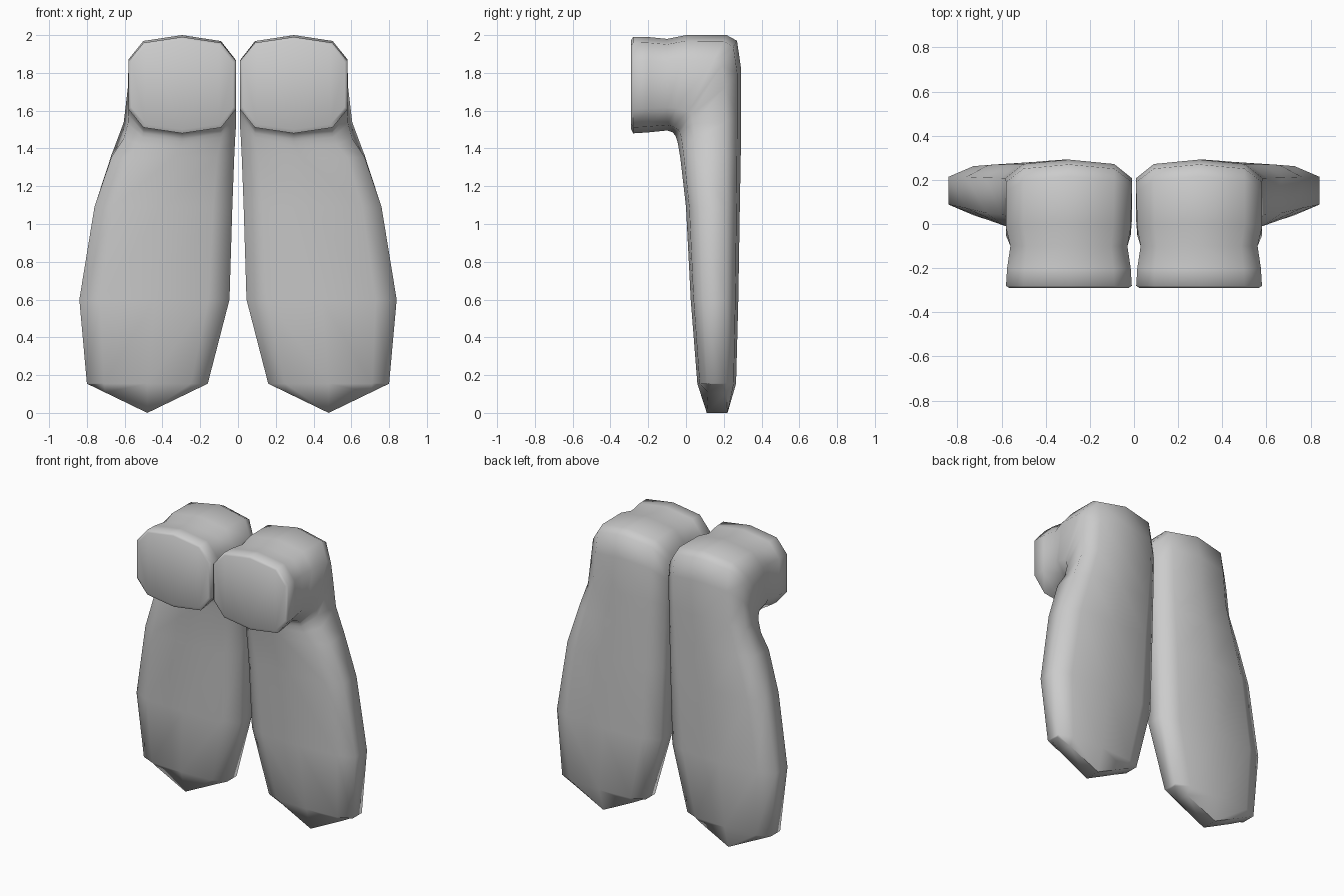
import bpy, bmesh
from math import radians

if "Cube" in bpy.data.objects:
    bpy.data.objects.remove(bpy.data.objects["Cube"])

# Ten-sided rounded cross-section: u across the width, v from inner to outer side
SECTION = [(.5, 0), (.86, .06), (1, .25), (1, .75), (.86, .94),
           (.5, 1), (.14, .94), (0, .75), (0, .25), (.14, .06)]
CAPS = [(0, 1, 4, 5), (1, 2, 3, 4), (0, 5, 6, 9), (9, 6, 7, 8)]

# Rings from the front block, round the bend, down to the tip:
# inner y, inner z, outer y, outer z, x min, x max, sag of the middle
RINGS = [
    (-.29, 1.50, -.29, 1.975, .025, .565, 0),
    (-.28, 1.48, -.28, 1.99, .01, .58, 0),
    (-.20, 1.485, -.20, 1.99, .015, .575, 0),
    (-.10, 1.495, -.10, 1.98, .03, .56, 0),
    (-.07, 1.485, .00, 2.00, .015, .58, 0),
    (-.055, 1.465, .215, 2.00, .01, .58, 0),
    (-.05, 1.45, .27, 1.97, .01, .58, 0),
    (-.045, 1.435, .292, 1.82, .01, .583, 0),
    (-.04, 1.41, .292, 1.58, .015, .605, 0),
    (-.03, 1.35, .29, 1.37, .02, .67, 0),
    (.00, 1.09, .285, 1.09, .03, .76, 0),
    (.025, .60, .277, .60, .045, .84, 0),
    (.06, .155, .265, .155, .16, .80, 0),
    (.11, .15, .22, .15, .17, .79, .15),
]


def make_flap(name, side):
    bm = bmesh.new()
    loops = []
    for yi, zi, yo, zo, x0, x1, sag in RINGS:
        loops.append([bm.verts.new((side * (x0 + u * (x1 - x0)),
                                    yi + v * (yo - yi),
                                    zi + v * (zo - zi) - sag * (1 - 2 * abs(u - .5))))
                      for u, v in SECTION])
    n = len(SECTION)
    for a, b in zip(loops, loops[1:]):
        for i in range(n):
            j = (i + 1) % n
            bm.faces.new((a[i], a[j], b[j], b[i]))
    # end caps
    for loop in (loops[0], loops[-1]):
        for quad in CAPS:
            bm.faces.new([loop[i] for i in quad])
    bmesh.ops.recalc_face_normals(bm, faces=bm.faces)
    mesh = bpy.data.meshes.new(name)
    bm.to_mesh(mesh)
    bm.free()
    obj = bpy.data.objects.new(name, mesh)
    bpy.context.collection.objects.link(obj)
    bpy.ops.object.select_all(action='DESELECT')
    obj.select_set(True)
    bpy.context.view_layer.objects.active = obj
    bpy.ops.object.shade_smooth_by_angle(angle=radians(65))


# Mirrored pair
make_flap("right_flap", 1)
make_flap("left_flap", -1)
